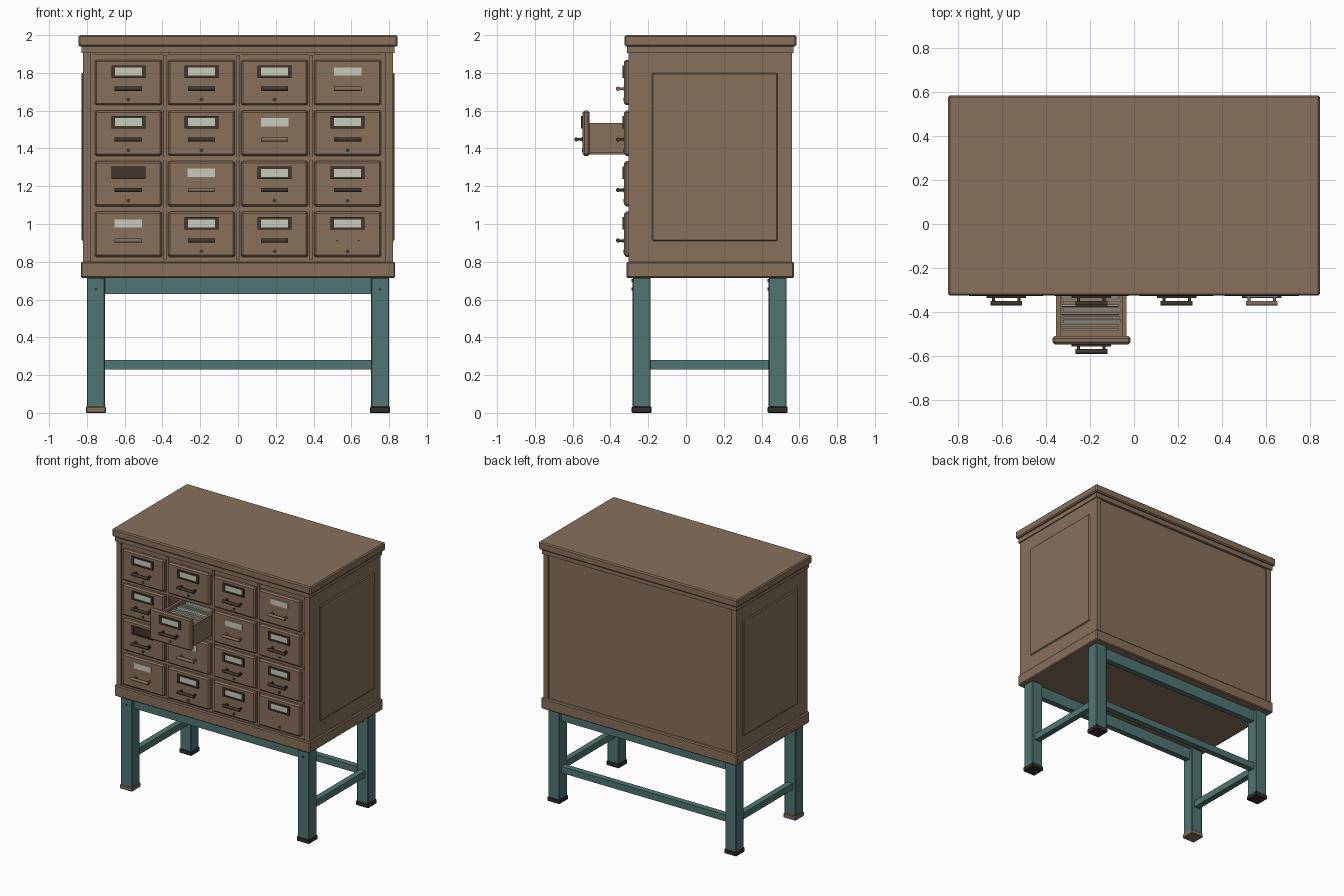
import bpy
import math
import random
from mathutils import Vector

random.seed(4)
cube = bpy.data.objects.get("Cube")
if cube:
    bpy.data.objects.remove(cube)


def material(name, r, g, b):
    m = bpy.data.materials.new(name)
    m.use_nodes = True
    m.diffuse_color = (r, g, b, 1)
    m.node_tree.nodes["Principled BSDF"].inputs["Base Color"].default_value = (r, g, b, 1)
    return m


WOOD = material("brown wood", 0.245, 0.162, 0.105)
TEAL = material("teal paint", 0.08, 0.18, 0.168)
BRONZE = material("dark bronze", 0.052, 0.038, 0.026)
RUBBER = material("black rubber", 0.034, 0.027, 0.027)
PAPER = material("pale paper", 0.58, 0.6, 0.5)


def box(name, x, y, z, mat, bevel=0.0, tilt=0.0):
    """Box from (low, high) pairs on each axis."""
    centre = Vector((sum(x), sum(y), sum(z))) / 2
    bpy.ops.mesh.primitive_cube_add(size=1, location=centre)
    ob = bpy.context.object
    ob.name = name
    size = Vector((x[1] - x[0], y[1] - y[0], z[1] - z[0]))
    for v in ob.data.vertices:
        v.co *= size
    ob.rotation_euler.x = tilt
    ob.data.materials.append(mat)
    if bevel:
        mod = ob.modifiers.new("bevel", "BEVEL")
        mod.width = bevel
        mod.segments = 1
    return ob


def rod(name, centre, radius, length, axis, mat):
    """Cylinder along x or y."""
    turn = (0, math.pi / 2, 0) if axis == "x" else (math.pi / 2, 0, 0)
    bpy.ops.mesh.primitive_cylinder_add(vertices=12, radius=radius, depth=length,
                                        location=centre, rotation=turn)
    ob = bpy.context.object
    ob.name = name
    ob.data.materials.append(mat)
    bpy.ops.object.shade_smooth_by_angle(angle=math.radians(40))
    return ob


def span(c, width):
    return (c - width / 2, c + width / 2)


# Carcass: top, mouldings, sides, recessed back
box("top_slab", (-0.845, 0.845), (-0.325, 0.585), (1.94, 2.0), WOOD, 0.008)
box("top_moulding", (-0.828, 0.828), (-0.313, 0.568), (1.905, 1.94), WOOD)
box("base_moulding", (-0.832, 0.832), (-0.315, 0.572), (0.715, 0.8), WOOD, 0.007)
box("back_panel", (-0.78, 0.78), (0.525, 0.548), (0.8, 1.905), WOOD)
for s, side in ((-1, "right"), (1, "left")):
    box(side + "_side", span(s * 0.8, 0.04), (-0.305, 0.56), (0.8, 1.905), WOOD)
    box(side + "_side_panel", span(s * 0.822, 0.014), (-0.18, 0.485), (0.91, 1.8), WOOD, 0.006)

# Dividers between the drawers, each with a narrow bead
PITCH_X, PITCH_Z = 0.387, 0.268
MID_Z = 1.347
for i in range(-2, 3):
    x, z = i * PITCH_X, MID_Z + i * PITCH_Z
    box("upright_divider", span(x, 0.036), (-0.297, 0.53), (0.8, 1.905), WOOD)
    box("shelf_divider", (-0.78, 0.78), (-0.297, 0.53), span(z, 0.036), WOOD)
    if abs(i) < 2:
        box("upright_bead", span(x, 0.016), (-0.305, -0.29), (0.81, 1.895), WOOD)
        box("shelf_bead", (-0.77, 0.77), (-0.304, -0.29), span(z, 0.016), WOOD)


def handle(x, face, z, mat):
    rod("handle_bar", (x, face - 0.033, z), 0.011, 0.145, "x", mat)
    for s in (-1, 1):
        rod("handle_post", (x + s * 0.058, face - 0.016, z), 0.007, 0.034, "y", mat)
        rod("handle_rosette", (x + s * 0.058, face - 0.002, z), 0.012, 0.006, "y", mat)


def label_holder(x, face, z):
    depth = (face - 0.009, face + 0.002)
    for s in (-1, 1):
        box("holder_rail", span(x, 0.18), depth, span(z + s * 0.027, 0.012), BRONZE)
        box("holder_end", span(x + s * 0.081, 0.018), depth, span(z, 0.066), BRONZE)


def drawer(col, row):
    x = (col - 1.5) * PITCH_X
    z = MID_Z + (1.5 - row) * PITCH_Z
    pulled = (col, row) == (1, 1)
    plain = col + row == 3          # fittings left in wood
    face = -0.547 if pulled else -0.327
    box("drawer_front", span(x, 0.355), (face, face + 0.037), span(z, 0.24), WOOD, 0.01)

    # Label and its holder
    label_z = z + 0.058
    if not plain:
        label_holder(x, face, label_z)
        rod("keyhole", (x, face - 0.001, z - 0.09), 0.01, 0.006, "y", BRONZE)
    empty = (col, row) == (0, 2)
    box("label_backing" if empty else "label", span(x, 0.146), (face - 0.004, face + 0.002),
        span(label_z, 0.044), BRONZE if empty else PAPER)

    # Handle, or the screw holes it left
    if (col, row) == (3, 3):
        for s in (-1, 1):
            rod("screw_hole", (x + s * 0.058, face, z - 0.033), 0.005, 0.003, "y", BRONZE)
    else:
        handle(x, face, z - 0.033, WOOD if plain else BRONZE)

    # Open drawer box filled with cards
    if pulled:
        y = (face + 0.035, 0.2)
        for s in (-1, 1):
            box("drawer_side", span(x + s * 0.15, 0.02), y, (z - 0.105, z + 0.055), WOOD)
        box("drawer_bottom", span(x, 0.3), y, (z - 0.112, z - 0.092), WOOD)
        box("drawer_back", span(x, 0.3), (0.18, 0.2), (z - 0.1, z + 0.055), WOOD)
        for k in range(22):
            top = z + random.uniform(0.03, 0.046)
            cy = face + 0.068 + k * 0.018
            box("index_card", span(x + random.uniform(-0.006, 0.006), 0.26), span(cy, 0.008),
                (z - 0.09, top), PAPER, tilt=random.uniform(-0.05, 0.05))


for col in range(4):
    for row in range(4):
        drawer(col, row)

# Stand: legs, feet and bolts
FRONT_Y, BACK_Y, LEG_X = -0.235, 0.485, 0.752
for sx in (-1, 1):
    for y in (FRONT_Y, BACK_Y):
        x = sx * LEG_X
        worn = sx < 0 and y < 0
        box("leg", span(x, 0.095), span(y, 0.095), (0.02, 0.716), TEAL, 0.004)
        box("foot", span(x, 0.105), span(y, 0.105), (0, 0.033), WOOD if worn else RUBBER, 0.004)
        for z in (0.655, 0.7):
            rod("bolt", (x, y - 0.049, z), 0.008, 0.01, "y", BRONZE if z < 0.68 else TEAL)
    box("side_stretcher", span(sx * LEG_X, 0.045), (FRONT_Y, BACK_Y), (0.23, 0.28), TEAL)

# Long rails
for y in (FRONT_Y, BACK_Y):
    box("apron_rail", (-LEG_X, LEG_X), span(y, 0.045), (0.63, 0.716), TEAL)
box("back_stretcher", (-LEG_X, LEG_X), span(BACK_Y, 0.045), (0.23, 0.28), TEAL)
